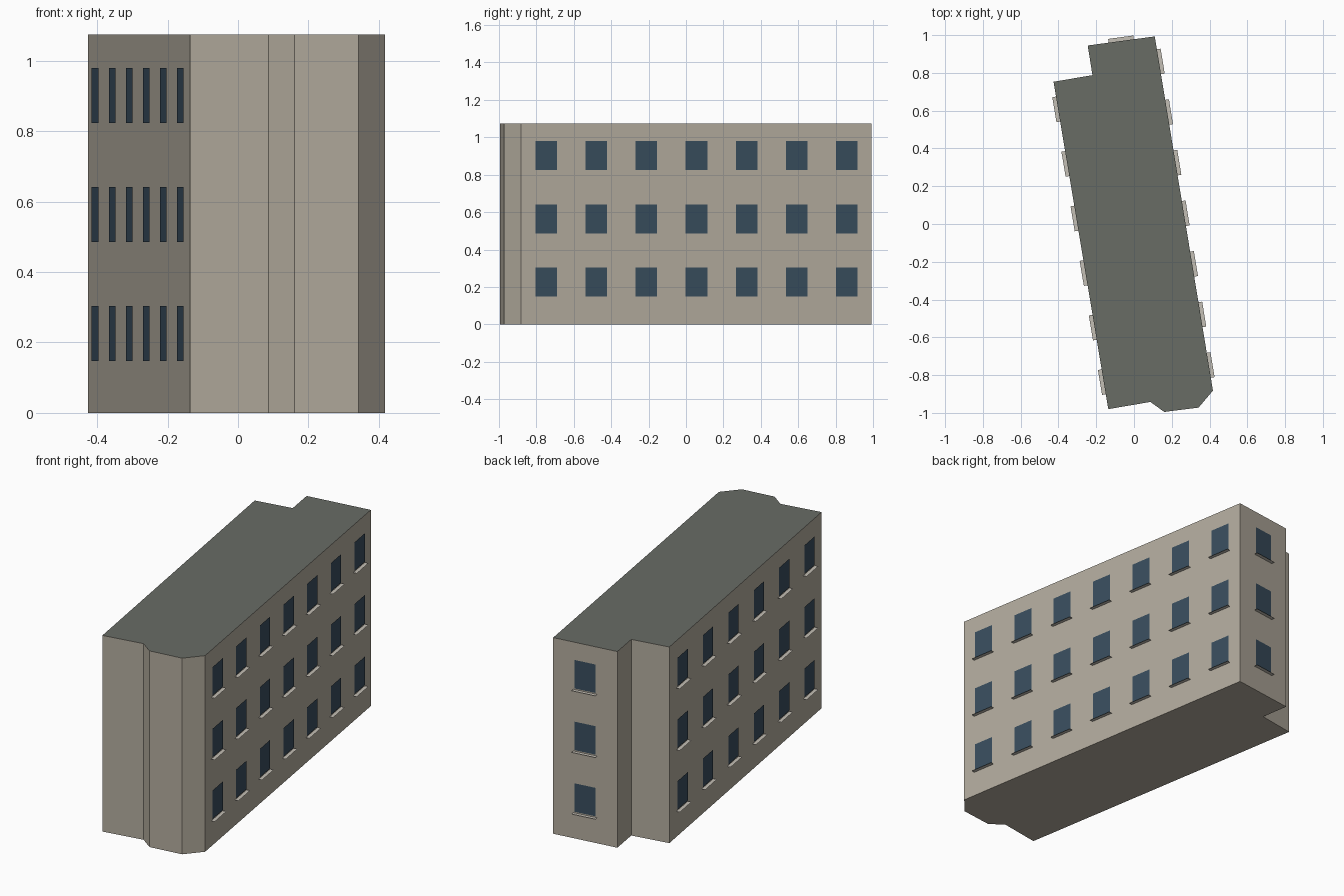
import bpy, bmesh
from mathutils import Vector

if "Cube" in bpy.data.objects:
    bpy.data.objects.remove(bpy.data.objects["Cube"])

H = 1.075
# Footprint, counter-clockwise seen from above
FOOT = [(-0.136, -0.98), (0.087, -0.942), (0.16, -0.995), (0.342, -0.972),
        (0.418, -0.882), (0.11, 0.993), (-0.245, 0.945), (-0.22, 0.788),
        (-0.426, 0.753)]
# (wall start index, number of window columns)
WINDOW_WALLS = [(4, 7), (5, 1), (8, 6)]
FLOORS = [0.148, 0.486, 0.824]
WIN_W, WIN_H = 0.117, 0.156
SILL_W, SILL_D = 0.134, 0.02


def material(name, color):
    m = bpy.data.materials.new(name)
    m.diffuse_color = (*color, 1)
    m.use_nodes = True
    m.node_tree.nodes["Principled BSDF"].inputs["Base Color"].default_value = m.diffuse_color
    return m


def add_object(name, bm, *mats):
    me = bpy.data.meshes.new(name)
    bm.to_mesh(me)
    bm.free()
    for m in mats:
        me.materials.append(m)
    ob = bpy.data.objects.new(name, me)
    bpy.context.collection.objects.link(ob)
    return ob


def quad(bm, *pts):
    bm.faces.new([bm.verts.new(p) for p in pts])


wall = material("wall", (0.45, 0.41, 0.34))
roof = material("roof", (0.14, 0.15, 0.13))
glass = material("glass", (0.04, 0.075, 0.11))
stone = material("sill", (0.55, 0.52, 0.46))

# Building body: extruded footprint with a dark flat roof
bm = bmesh.new()
base = bm.faces.new([bm.verts.new((x, y, 0)) for x, y in FOOT])
ext = bmesh.ops.extrude_face_region(bm, geom=[base], use_keep_orig=True)
top = [g for g in ext["geom"] if isinstance(g, bmesh.types.BMVert)]
bmesh.ops.translate(bm, vec=(0, 0, H), verts=top)
bmesh.ops.recalc_face_normals(bm, faces=bm.faces)
for f in bm.faces:
    if f.calc_center_median().z > H - 0.01:
        f.material_index = 1
add_object("building_body", bm, wall, roof)

# Window panes and thin sills, evenly spaced along each windowed wall
panes, sills = bmesh.new(), bmesh.new()
for i, count in WINDOW_WALLS:
    a = Vector((*FOOT[i], 0))
    b = Vector((*FOOT[(i + 1) % len(FOOT)], 0))
    u = (b - a).normalized()
    n = Vector((u.y, -u.x, 0))
    for k in range(count):
        c = a.lerp(b, (k + 0.5) / count)
        for z in FLOORS:
            p = c + n * 0.004 + Vector((0, 0, z))
            w, h = u * WIN_W / 2, Vector((0, 0, WIN_H))
            quad(panes, p - w, p + w, p + w + h, p - w + h)
            s = c + Vector((0, 0, z - 0.008))
            w, d = u * SILL_W / 2, n * SILL_D
            quad(sills, s - w, s - w + d, s + w + d, s + w)
add_object("window_panes", panes, glass)
add_object("window_sills", sills, stone)
